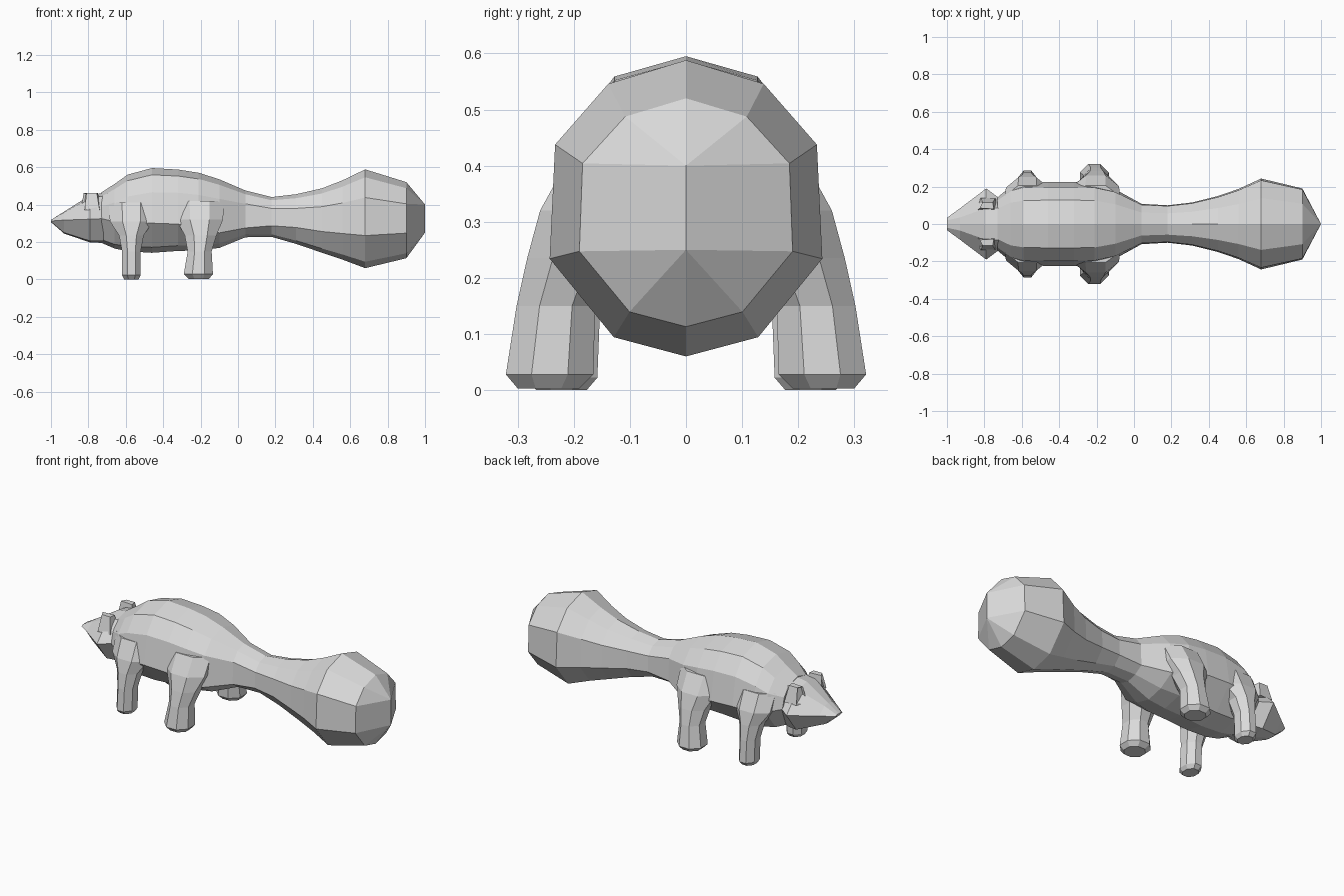
import bpy, bmesh, math

fur = bpy.data.materials.new("light_grey")
fur.diffuse_color = (0.7, 0.7, 0.7, 1)


def loft(name, rings):
    """Skin equal-length closed rings of points and cap both ends."""
    bm = bmesh.new()
    rows = [[bm.verts.new(p) for p in r] for r in rings]
    n = len(rows[0])
    for a, b in zip(rows, rows[1:]):
        for i in range(n):
            j = (i + 1) % n
            bm.faces.new((a[i], a[j], b[j], b[i]))
    bm.faces.new(rows[0])
    bm.faces.new(rows[-1])
    bmesh.ops.remove_doubles(bm, verts=bm.verts, dist=1e-5)
    bmesh.ops.dissolve_degenerate(bm, edges=bm.edges, dist=1e-5)
    bmesh.ops.recalc_face_normals(bm, faces=bm.faces)
    me = bpy.data.meshes.new(name)
    bm.to_mesh(me)
    bm.free()
    me.materials.append(fur)
    ob = bpy.data.objects.new(name, me)
    bpy.context.collection.objects.link(ob)
    return ob


def mirrored_ring(x, half):
    """Half profile (y, z) from top centre to bottom centre, mirrored in y."""
    full = half + [(-y, z) for y, z in reversed(half[1:-1])]
    return [(x, y, z) for y, z in full]


# body and tail: ten-sided sections
# (x, top, bottom, half width, upper side factor, lower side depth)
stations = [
    (-0.73, 0.465, 0.195, 0.142, 0.88, 0.52), (-0.66, 0.51, 0.165, 0.20, 0.88, 0.58),
    (-0.59, 0.56, 0.15, 0.22, 0.88, 0.64), (-0.46, 0.595, 0.142, 0.224, 0.88, 0.65),
    (-0.32, 0.587, 0.152, 0.224, 0.88, 0.67), (-0.21, 0.57, 0.155, 0.22, 0.88, 0.72),
    (-0.10, 0.535, 0.168, 0.185, 0.92, 0.78), (0.04, 0.475, 0.225, 0.108, 0.95, 0.80),
    (0.18, 0.44, 0.227, 0.10, 0.96, 0.72), (0.31, 0.455, 0.19, 0.115, 0.96, 0.67),
    (0.45, 0.487, 0.142, 0.15, 0.96, 0.67), (0.56, 0.53, 0.105, 0.188, 0.96, 0.67),
    (0.68, 0.588, 0.060, 0.243, 0.96, 0.67), (0.90, 0.52, 0.113, 0.19, 0.97, 0.67)]
rings = []
for x, top, bottom, w, upper, low in stations:
    section = [(0, 0), (0.57, 0.08), (upper, 0.285), (1, low), (0.53, 0.935), (0, 1)]
    rings.append(mirrored_ring(x, [(w * u, top - (top - bottom) * v) for u, v in section]))
# rounded tail tip closing on a short upright ridge
rings.append(mirrored_ring(1.0, [(0, 0.40)] * 3 + [(0, 0.25)] * 3))
loft("body_and_tail", rings)

# wedge head: widest at the cheeks, tapering to a flat narrow snout
loft("head", [
    mirrored_ring(-1.00, [(0, 0.318), (0.02, 0.318), (0.033, 0.312), (0.02, 0.308), (0, 0.306)]),
    mirrored_ring(-0.93, [(0, 0.362), (0.035, 0.357), (0.084, 0.317), (0.035, 0.25), (0, 0.245)]),
    mirrored_ring(-0.79, [(0, 0.45), (0.085, 0.435), (0.19, 0.322), (0.10, 0.205), (0, 0.197)]),
    mirrored_ring(-0.72, [(0, 0.462), (0.085, 0.445), (0.138, 0.325), (0.09, 0.205), (0, 0.195)]),
])

# ears: low tapered blocks with a hollow front
for side, tag in ((1, "left"), (-1, "right")):
    base = [(-0.84, 0.07), (-0.82, 0.14), (-0.74, 0.14), (-0.73, 0.07)]
    top = [(-0.825, 0.085), (-0.81, 0.115), (-0.755, 0.115), (-0.75, 0.08)]
    ear = loft(tag + "_ear", [[(x, side * y, 0.37) for x, y in base],
                              [(x, side * y, 0.463) for x, y in top]])
    bm = bmesh.new()
    bm.from_mesh(ear.data)
    front = [f for f in bm.faces if f.normal.x < -0.8]
    bmesh.ops.inset_region(bm, faces=front, thickness=0.007, depth=-0.012)
    bm.to_mesh(ear.data)
    bm.free()

# legs: octagonal sections (x, y, z, x radius, y radius), foot to flared hip
hind = [(-0.21, 0.245, 0.003, 0.055, 0.055), (-0.212, 0.243, 0.028, 0.078, 0.078),
        (-0.205, 0.232, 0.15, 0.064, 0.070), (-0.20, 0.205, 0.235, 0.085, 0.078),
        (-0.205, 0.16, 0.32, 0.125, 0.10), (-0.205, 0.11, 0.42, 0.13, 0.095)]
fore = [(-0.57, 0.222, 0.0, 0.038, 0.045), (-0.57, 0.222, 0.022, 0.05, 0.064),
        (-0.57, 0.215, 0.15, 0.05, 0.062), (-0.57, 0.195, 0.235, 0.066, 0.07),
        (-0.57, 0.155, 0.31, 0.115, 0.095), (-0.57, 0.11, 0.41, 0.12, 0.095)]
k = 1 / math.cos(math.pi / 8)
angles = [math.pi / 8 + i * math.pi / 4 for i in range(8)]
for name, leg in (("hind_leg", hind), ("front_leg", fore)):
    for side, tag in ((1, "left"), (-1, "right")):
        loft(tag + "_" + name,
             [[(x + rx * k * math.cos(a), side * (y + ry * k * math.sin(a)), z)
               for a in angles] for x, y, z, rx, ry in leg])
